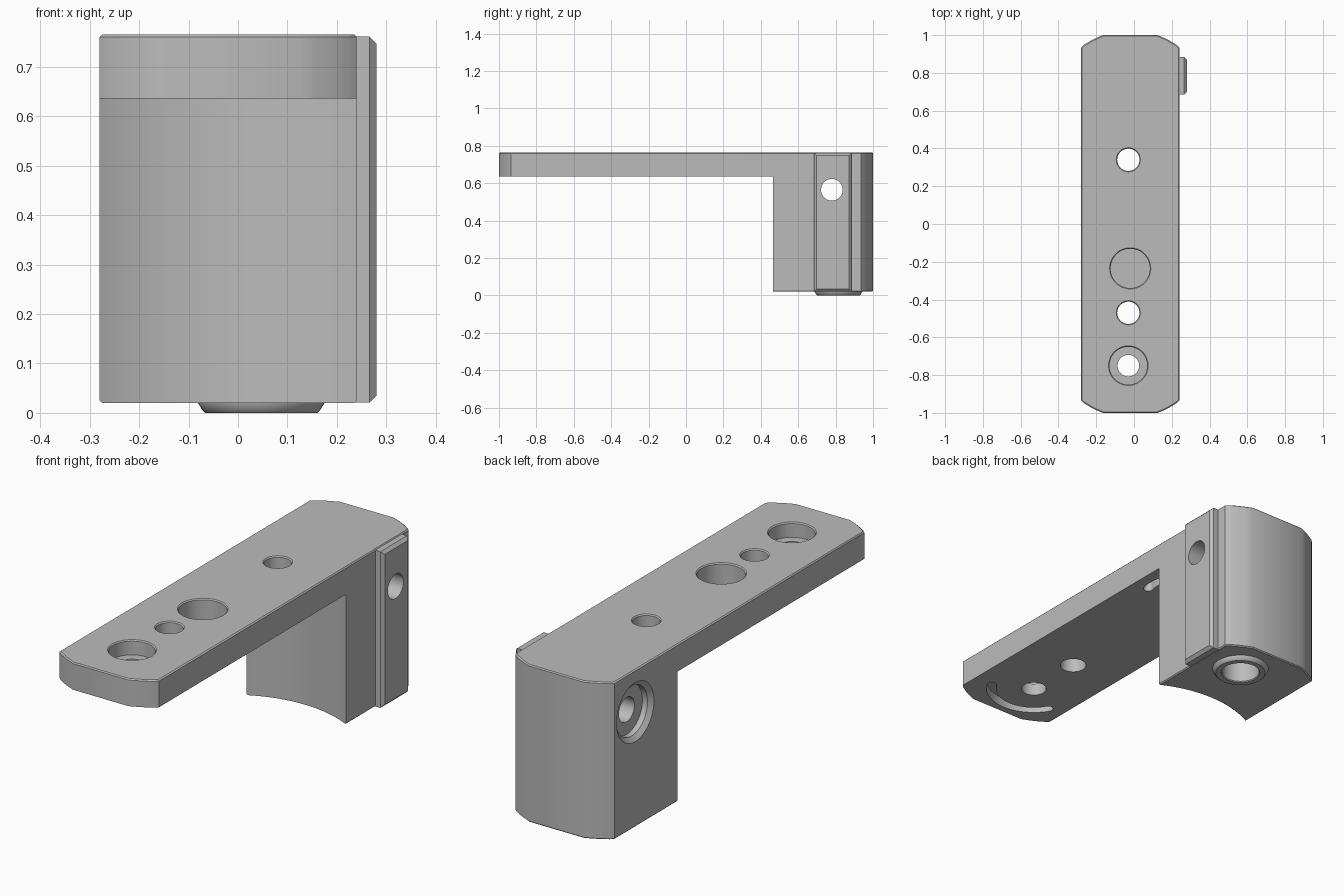
import bpy, bmesh, math
from mathutils import Matrix

if "Cube" in bpy.data.objects:
    bpy.data.objects.remove(bpy.data.objects["Cube"], do_unlink=True)

grey = bpy.data.materials.new("machined grey")
grey.use_nodes = True
grey.diffuse_color = (0.5, 0.5, 0.5, 1)
grey.node_tree.nodes["Principled BSDF"].inputs["Base Color"].default_value = (0.5, 0.5, 0.5, 1)

ALONG_Z = Matrix.Identity(4)
ALONG_X = Matrix.Rotation(math.pi / 2, 4, "Y")
MID_X = -0.02
HOLE_X = -0.03
TOP, ARM_BOTTOM, BASE = 0.765, 0.636, 0.02


def finish(name, bm):
    bmesh.ops.recalc_face_normals(bm, faces=bm.faces)
    mesh = bpy.data.meshes.new(name)
    bm.to_mesh(mesh)
    bm.free()
    mesh.materials.append(grey)
    obj = bpy.data.objects.new(name, mesh)
    bpy.context.collection.objects.link(obj)
    return obj


def skin(name, rings, closed=False):
    """Bridge equal-sized rings of points; cap the ends unless closed."""
    bm = bmesh.new()
    loops = [[bm.verts.new(p) for p in ring] for ring in rings]
    n = len(loops[0])
    pairs = list(zip(loops, loops[1:]))
    if closed:
        pairs.append((loops[-1], loops[0]))
    else:
        bm.faces.new(loops[0])
        bm.faces.new(loops[-1])
    for a, b in pairs:
        for i in range(n):
            j = (i + 1) % n
            bm.faces.new((a[i], a[j], b[j], b[i]))
    return finish(name, bm)


def prism(name, outline, z0, z1, matrix=ALONG_Z):
    return skin(name, [[matrix @ Matrix.Translation((x, y, z)).translation for x, y in outline]
                       for z in (z0, z1)])


def lathe(name, profile, centre, matrix=ALONG_Z, closed=False, sides=48):
    """Revolve (radius, height) pairs about an axis through centre."""
    place = Matrix.Translation(centre) @ matrix
    angles = [2 * math.pi * i / sides for i in range(sides)]
    return skin(name, [[place @ Matrix.Translation((r * math.cos(a), r * math.sin(a), h)).translation
                        for a in angles] for r, h in profile], closed)


def cut(target, cutter, keep=False):
    mod = target.modifiers.new("cut", "BOOLEAN")
    mod.operation = "DIFFERENCE"
    mod.solver = "EXACT"
    mod.object = cutter
    bpy.context.view_layer.objects.active = target
    bpy.ops.object.modifier_apply(modifier=mod.name)
    if not keep:
        bpy.data.objects.remove(cutter, do_unlink=True)


def smooth(obj):
    bpy.ops.object.select_all(action="DESELECT")
    obj.select_set(True)
    bpy.context.view_layer.objects.active = obj
    bpy.ops.object.shade_smooth_by_angle(angle=math.radians(32))


# Main block: long outline with eased corners and small edge chamfers
corner = [(0.26, 0.935), (0.245, 0.949), (0.21, 0.97), (0.18, 0.985), (0.145, 1.0)]
quarter = corner + [(-x, y) for x, y in reversed(corner)]
outline = quarter + [(-x, -y) for x, y in quarter]


def body_ring(inset, z):
    return [(MID_X + x * (1 - inset / 0.26), y * (1 - inset), z) for x, y in outline]


e = 0.005
body = skin("bracket_body", [body_ring(e, BASE), body_ring(0, BASE + e),
                             body_ring(0, TOP - e), body_ring(e, TOP)])

# Clear the space below the arm, leaving a leg with a hollow curved face
radius, half = 0.56, 0.26
centre_y = 0.465 - math.sqrt(radius ** 2 - half ** 2)
spread = math.asin(half / radius)
hollow = [(MID_X + radius * math.sin(spread * t / 12), centre_y + radius * math.cos(spread * t / 12))
          for t in range(12, -13, -1)]
space = [(0.5, -1.2), (0.5, 0.465)] + hollow + [(-0.5, 0.465), (-0.5, -1.2)]
cut(body, prism("under_arm_space", space, -0.2, ARM_BOTTOM))

# Through holes in the arm, with eased top rims
for y in (0.34, -0.47):
    cut(body, lathe("arm_hole", [(0.059, 0.5), (0.059, TOP - e), (0.064, TOP), (0.064, 0.9)],
                    (HOLE_X, y, 0)))

# Stepped hole at the tip
cut(body, lathe("stepped_hole", [(0.057, 0.5), (0.057, 0.695), (0.1, 0.695), (0.1, TOP - e),
                                 (0.105, TOP), (0.105, 0.9)], (HOLE_X, -0.75, 0)))

# Blind pocket in the top
cut(body, lathe("pocket", [(0.104, 0.655), (0.104, TOP - e), (0.109, TOP), (0.109, 0.9)],
                (MID_X, -0.235, 0)))


# Curved slots in the underside of the arm
def arc_slot(y, start, end, r=0.195, w=0.022):
    def arc(rad, a, b, cx, cy, n):
        return [(cx + rad * math.cos(math.radians(a + (b - a) * i / n)),
                 cy + rad * math.sin(math.radians(a + (b - a) * i / n))) for i in range(n + 1)]

    def tip(a, from_a):
        t = math.radians(a)
        return arc(w, from_a, from_a + 180, HOLE_X + r * math.cos(t), y + r * math.sin(t), 8)[1:-1]

    pts = (arc(r + w, start, end, HOLE_X, y, 20) + tip(end, end)
           + arc(r - w, end, start, HOLE_X, y, 20) + tip(start, start + 180))
    cut(body, prism("arc_slot", pts, 0.6, 0.68))


arc_slot(-0.75, 210, 330)
arc_slot(0.34, -15, 30)

# Upright rail on the side of the leg, chamfered on its outer edges
c = 0.014


def rail_ring(x, inset):
    y0, y1, z0, z1 = 0.685 + inset, 0.885 - inset, BASE + 0.001 + inset, TOP - 0.004 - inset
    return [(x, y0, z0), (x, y1, z0), (x, y1, z1), (x, y0, z1)]


rail = skin("side_rail", [rail_ring(0.23, 0), rail_ring(0.28 - c, 0), rail_ring(0.28, c)])

# Cross hole through leg and rail, with a shallow seat on the far side
cross = lathe("cross_hole", [(0.14, -0.4), (0.14, -0.28), (0.118, -0.262), (0.118, -0.235),
                             (0.058, -0.235), (0.058, 0.4)], (0, 0.78, 0.565), ALONG_X)
cut(body, cross, keep=True)
cut(rail, cross)

# Socket in the foot of the leg and the tapered collar around it
foot = (0.047, 0.815, 0)
cut(body, lathe("foot_socket", [(0.085, -0.1), (0.085, 0.36)], foot))
collar = lathe("foot_collar", [(0.085, 0.03), (0.085, 0.004), (0.089, 0), (0.113, 0),
                               (0.118, 0.004), (0.128, BASE), (0.128, 0.03)], foot, closed=True)

for part in (body, rail, collar):
    smooth(part)
